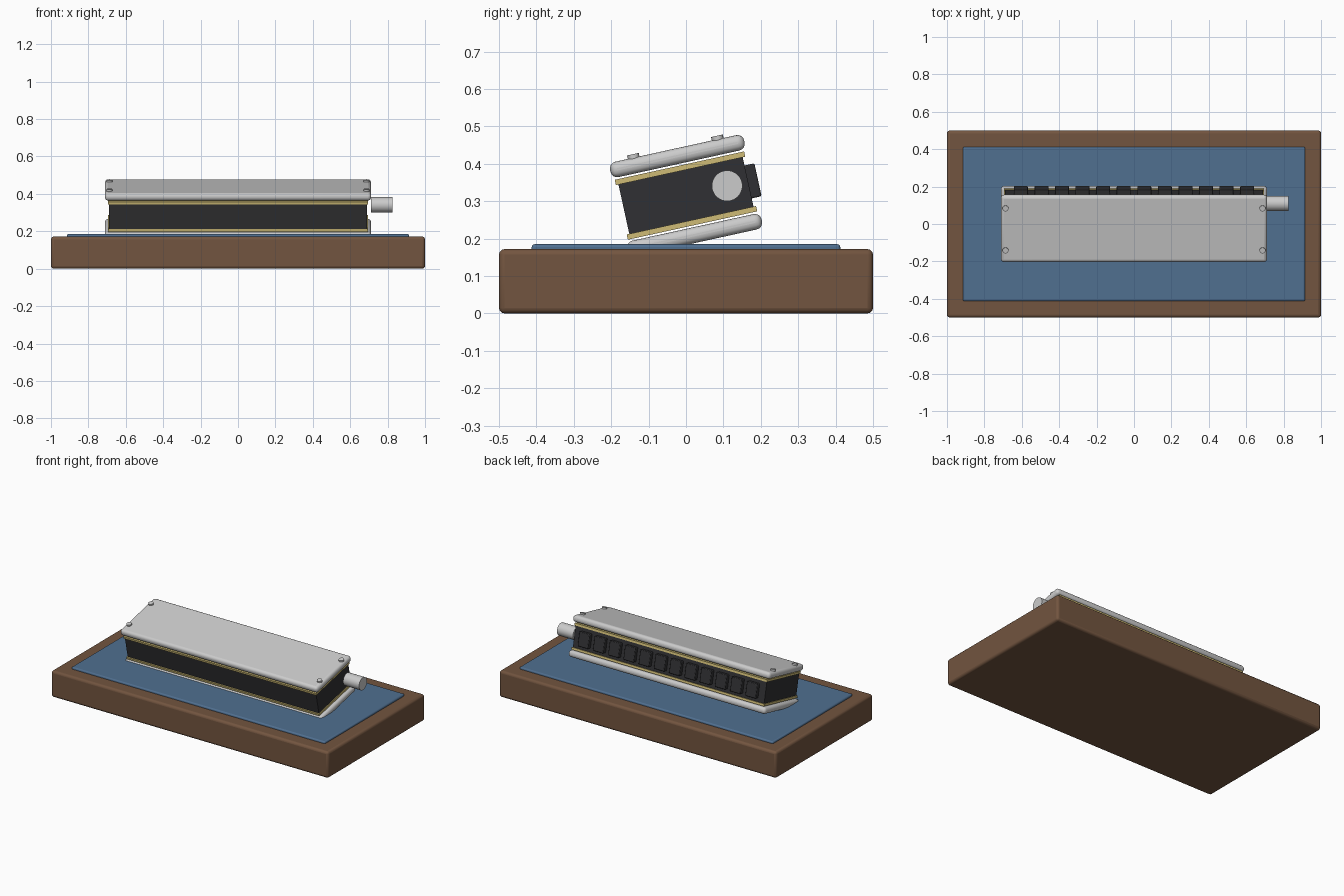
import bpy, math
from mathutils import Matrix

if "Cube" in bpy.data.objects:
    bpy.data.objects.remove(bpy.data.objects["Cube"])

TILT = Matrix.Translation((0, 0, 0.315)) @ Matrix.Rotation(0.216, 4, 'X')
FLAT = Matrix.Identity(4)


def material(name, rgb):
    m = bpy.data.materials.new(name)
    m.diffuse_color = (*rgb, 1)
    m.use_nodes = True
    m.node_tree.nodes["Principled BSDF"].inputs["Base Color"].default_value = m.diffuse_color
    return m


wood = material("walnut", (0.17, 0.09, 0.05))
cloth = material("blue_cloth", (0.08, 0.16, 0.28))
brass = material("brass", (0.62, 0.50, 0.18))
black = material("black_plastic", (0.03, 0.03, 0.033))
chrome = material("chrome", (0.75, 0.75, 0.77))


def finish(ob, name, mat, bevel=0, segments=3):
    ob.name = name
    ob.data.materials.append(mat)
    if bevel:
        b = ob.modifiers.new("bevel", 'BEVEL')
        b.width, b.segments = bevel, segments
    bpy.ops.object.shade_smooth_by_angle(angle=math.radians(35))
    return ob


def box(name, centre, size, mat, frame=FLAT, bevel=0, segments=3):
    bpy.ops.mesh.primitive_cube_add(size=1)
    ob = bpy.context.object
    ob.data.transform(Matrix.Diagonal((*size, 1)))
    ob.matrix_world = frame @ Matrix.Translation(centre)
    return finish(ob, name, mat, bevel, segments)


def cylinder(name, centre, radius, depth, mat, axis='Z', verts=24):
    bpy.ops.mesh.primitive_cylinder_add(vertices=verts, radius=radius, depth=depth)
    ob = bpy.context.object
    turn = Matrix.Rotation(math.pi / 2, 4, 'Y') if axis == 'X' else FLAT
    ob.matrix_world = TILT @ Matrix.Translation(centre) @ turn
    return finish(ob, name, mat)


# display plinth and inset cloth
box("plinth", (0, 0, 0.086), (2, 1, 0.172), wood, bevel=0.015)
box("cloth_pad", (0, 0, 0.165), (1.83, 0.825, 0.04), cloth, bevel=0.008)

# tilted mouth organ: comb, reed plates and cover plates
box("comb", (0, 0, 0), (1.38, 0.34, 0.14), black, TILT)
for side, label in ((1, "upper"), (-1, "lower")):
    box(label + "_reed_plate", (0, 0, side * 0.0747), (1.39, 0.354, 0.0145), brass, TILT)
    box(label + "_cover", (0, 0, side * 0.108), (1.424, 0.367, 0.042), chrome, TILT, 0.018, 4)

# row of mouth holes along the back edge
for i in range(12):
    box(f"mouth_hole_{i + 1}", ((i - 5.5) * 0.11, 0.178, 0), (0.075, 0.038, 0.09),
        black, TILT, 0.004, 2)

# cover screws
for x in (-0.687, 0.687):
    for y in (-0.115, 0.115):
        cylinder("cover_screw", (x, y, 0.13), 0.016, 0.017, chrome, verts=16)

# slide button on the right end
cylinder("slide_button", (0.768, 0.113, 0.002), 0.041, 0.115, chrome, 'X', 32)
